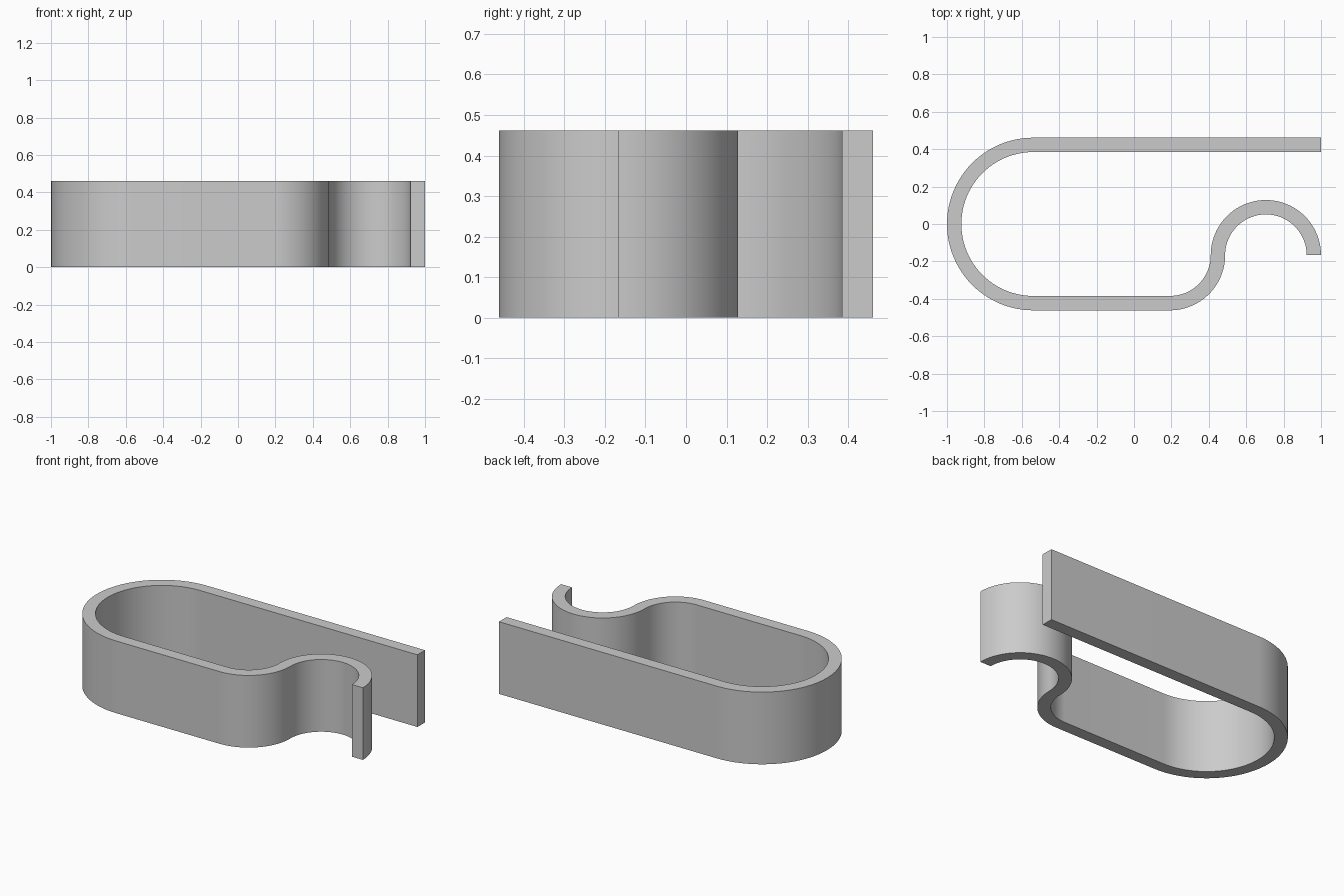
import bpy
import bmesh
import math

if "Cube" in bpy.data.objects:
    bpy.data.objects.remove(bpy.data.objects["Cube"])

# Dimensions, worked in small units and scaled so the clip is 2 long
UNIT = 1 / 26
HEIGHT = 12 * UNIT
HALF_THICK = 1 * UNIT
BEND = 11        # big rounded end
CURL = 20 / 3    # fillet and hook share this radius
CURL_Y = CURL - BEND


def arc(cx, cy, radius, start, end, steps, side):
    """Centreline points with the normal pointing to the clip's outer side."""
    points = []
    for i in range(steps + 1):
        a = math.radians(start + (end - start) * i / steps)
        c, s = math.cos(a), math.sin(a)
        points.append((cx + radius * c, cy + radius * s, side * c, side * s))
    return points


# Centreline: straight back arm, round end, front arm, fillet, hook
path = [(26, BEND, 0, 1)]
path += arc(-14, 0, BEND, 90, 270, 48, 1)
path += arc(5, CURL_Y, CURL, -90, 0, 24, 1)
path += arc(5 + 2 * CURL, CURL_Y, CURL, 180, 0, 48, -1)[1:]

# Sweep a rectangular section along the centreline
bm = bmesh.new()
rings = []
for x, y, nx, ny in path:
    ring = []
    for side, z in ((1, 0), (1, HEIGHT), (-1, HEIGHT), (-1, 0)):
        ring.append(bm.verts.new((x * UNIT + side * HALF_THICK * nx,
                                  y * UNIT + side * HALF_THICK * ny, z)))
    rings.append(ring)
for a, b in zip(rings, rings[1:]):
    for i in range(4):
        j = (i + 1) % 4
        bm.faces.new((a[i], a[j], b[j], b[i]))
bm.faces.new(rings[0])
bm.faces.new(rings[-1])
bmesh.ops.recalc_face_normals(bm, faces=bm.faces)

mesh = bpy.data.meshes.new("spring_clip")
bm.to_mesh(mesh)
bm.free()
clip = bpy.data.objects.new("spring_clip", mesh)
bpy.context.collection.objects.link(clip)

# Plain grey material
grey = bpy.data.materials.new("light_grey")
grey.use_nodes = True
colour = (0.6, 0.6, 0.6, 1)
grey.diffuse_color = colour
for node in grey.node_tree.nodes:
    if node.type == "BSDF_PRINCIPLED":
        node.inputs["Base Color"].default_value = colour
mesh.materials.append(grey)

# Smooth bends, crisp rims
bpy.ops.object.select_all(action="DESELECT")
clip.select_set(True)
bpy.context.view_layer.objects.active = clip
bpy.ops.object.shade_smooth_by_angle(angle=math.radians(30))
